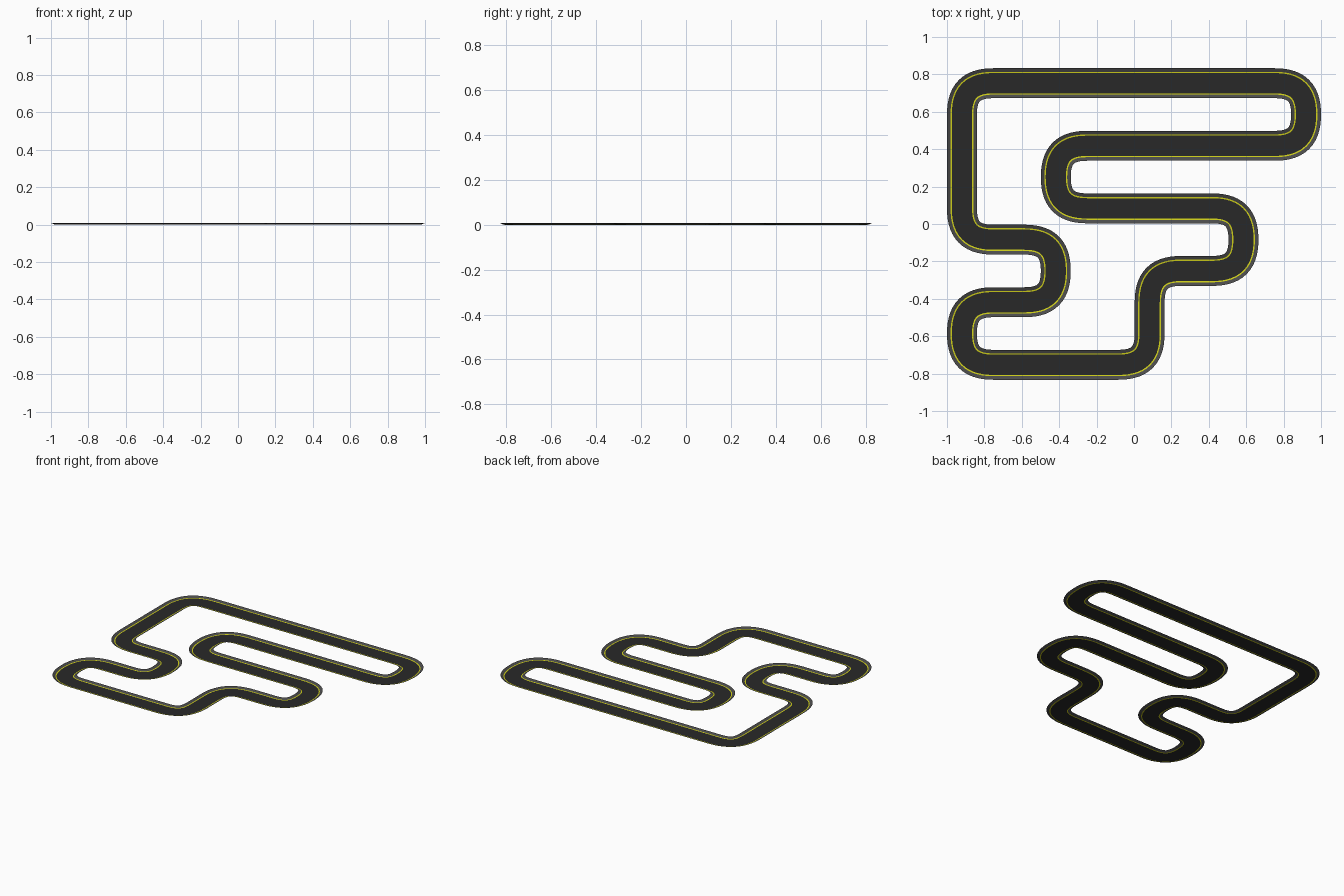
import bpy, bmesh
from mathutils import Vector

if "Cube" in bpy.data.objects:
    bpy.data.objects.remove(bpy.data.objects["Cube"])

CELL = 1.84 / 11      # layout grid; every bend fills one cell
HANDLE = 0.7          # bend handle length relative to bend radius
STEPS = 14            # segments per bend

# Corner points of the circuit in grid cells, clockwise
CORNERS = [(0, 9), (11, 9), (11, 7), (3, 7), (3, 5), (9, 5), (9, 3), (6, 3),
           (6, 0), (0, 0), (0, 2), (3, 2), (3, 4), (0, 4)]
pts = [Vector(((x - 5.5) * CELL, (y - 4.5) * CELL)) for x, y in CORNERS]


def centreline():
    """Positions and left-hand normals along the closed circuit."""
    out = []
    for i, c in enumerate(pts):
        d_in = (c - pts[i - 1]).normalized()
        d_out = (pts[(i + 1) % len(pts)] - c).normalized()
        a, d = c - d_in * CELL, c + d_out * CELL
        b, e = a + d_in * CELL * HANDLE, d - d_out * CELL * HANDLE
        for k in range(STEPS + 1):
            t = k / STEPS
            u = 1 - t
            p = a * u**3 + b * 3 * u * u * t + e * 3 * u * t * t + d * t**3
            tan = (b - a) * u * u + (e - b) * 2 * u * t + (d - e) * t * t
            tan.normalize()
            if out and (p - out[-1][0]).length < 1e-5:
                continue
            out.append((p, Vector((-tan.y, tan.x))))
    if (out[0][0] - out[-1][0]).length < 1e-5:
        out.pop()
    return out


LINE = centreline()


def material(name, color):
    m = bpy.data.materials.new(name)
    m.diffuse_color = (*color, 1)
    m.use_nodes = True
    m.node_tree.nodes["Principled BSDF"].inputs["Base Color"].default_value = m.diffuse_color
    return m


def strip(name, inner, outer, mat):
    """Sweep a flat band between two (offset, height) profile points."""
    bm = bmesh.new()
    rows = [[bm.verts.new((*(p + n * o), z)) for o, z in (inner, outer)]
            for p, n in LINE]
    for i, (a, b) in enumerate(rows):
        c, d = rows[(i + 1) % len(rows)]
        bm.faces.new((a, c, d, b))
    bm.normal_update()
    for f in bm.faces:
        if f.normal.z < 0:
            f.normal_flip()
    me = bpy.data.meshes.new(name)
    bm.to_mesh(me)
    bm.free()
    me.materials.append(mat)
    ob = bpy.data.objects.new(name, me)
    bpy.context.collection.objects.link(ob)


asphalt = material("asphalt", (0.022, 0.022, 0.022))
paint = material("yellow_paint", (0.65, 0.65, 0.01))
kerb = material("kerb_grey", (0.07, 0.07, 0.07))

# Road surface
strip("road_surface", (-0.054, 0), (0.054, 0), asphalt)

# Painted edge lines and raised kerbs on both sides
for side, s in (("left", 1), ("right", -1)):
    strip("edge_line_" + side, (s * 0.054, 0), (s * 0.061, 0.001), paint)
    strip("kerb_" + side, (s * 0.061, 0.001), (s * 0.08, 0.009), kerb)
